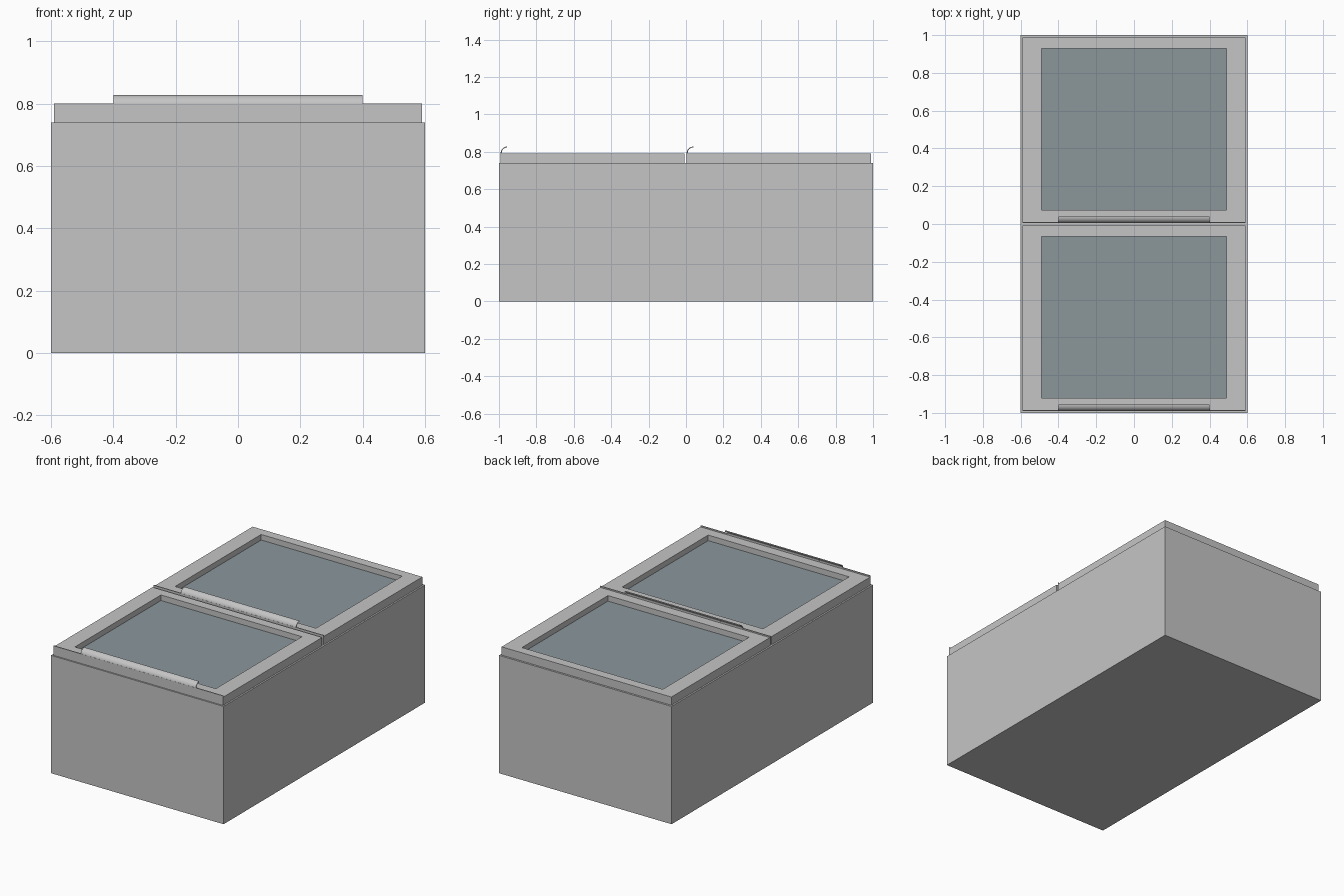
import bpy
import bmesh
import math

if "Cube" in bpy.data.objects:
    bpy.data.objects.remove(bpy.data.objects["Cube"])


def material(name, rgb):
    m = bpy.data.materials.new(name)
    m.diffuse_color = (*rgb, 1)
    m.use_nodes = True
    m.node_tree.nodes["Principled BSDF"].inputs["Base Color"].default_value = m.diffuse_color
    return m


METAL = material("grey metal", (0.56, 0.56, 0.56))
GLASS = material("tinted glass", (0.26, 0.31, 0.33))


def finish(bm, name, mat):
    bmesh.ops.recalc_face_normals(bm, faces=bm.faces)
    me = bpy.data.meshes.new(name)
    bm.to_mesh(me)
    bm.free()
    me.materials.append(mat)
    ob = bpy.data.objects.new(name, me)
    bpy.context.collection.objects.link(ob)
    return ob


def box(name, mat, x, y, z):
    bm = bmesh.new()
    bmesh.ops.create_cube(bm, size=1)
    for v in bm.verts:
        v.co = [r[0] if c < 0 else r[1] for c, r in zip(v.co, (x, y, z))]
    return finish(bm, name, mat)


def frame(name, mat, outer, inner, z):
    """Rectangular ring; outer and inner are (half width, y0, y1)."""
    bm = bmesh.new()
    loops = []
    for w, y0, y1 in (outer, inner):
        for h in z:
            loops.append([bm.verts.new((x, y, h)) for x, y in
                          ((-w, y0), (w, y0), (w, y1), (-w, y1))])
    ob, ot, ib, it = loops
    for a, b in ((ob, ot), (ot, it), (it, ib), (ib, ob)):
        for i in range(4):
            j = (i + 1) % 4
            bm.faces.new((a[i], a[j], b[j], b[i]))
    return finish(bm, name, mat)


def curved_handle(name, mat, half_width, y, z, radius, thick, steps=10):
    """Quarter-round sheet curling up and back from the lid's front edge."""
    arc = [math.pi - i * math.pi / 2 / steps for i in range(steps + 1)]
    cy = y + radius
    prof = [(cy + r * math.cos(a), z + r * math.sin(a))
            for r, angles in ((radius, arc), (radius - thick, arc[::-1]))
            for a in angles]
    bm = bmesh.new()
    left, right = [[bm.verts.new((x, *p)) for p in prof]
                   for x in (-half_width, half_width)]
    n = len(prof)
    bm.faces.new(left)
    bm.faces.new(right)
    for i in range(n):
        j = (i + 1) % n
        bm.faces.new((left[i], left[j], right[j], right[i]))
    ob = finish(bm, name, mat)
    bpy.ops.object.select_all(action='DESELECT')
    bpy.context.view_layer.objects.active = ob
    ob.select_set(True)
    bpy.ops.object.shade_smooth_by_angle(angle=math.radians(40))
    return ob


# Cabinet body
BODY_TOP = 0.74
box("cabinet_body", METAL, (-0.6, 0.6), (-1, 1), (0, BODY_TOP))

# Two matching lids, each with frame, recessed pane, front lip and handle
for side, y in (("front", -0.99), ("rear", 0.005)):
    back = y + 0.983
    frame(side + "_lid_frame", METAL, (0.59, y, back),
          (0.49, y + 0.07, y + 0.925), (BODY_TOP, 0.792))
    box(side + "_glass_pane", GLASS, (-0.495, 0.495),
        (y + 0.065, y + 0.93), (BODY_TOP + 0.002, 0.757))
    box(side + "_lid_lip", METAL, (-0.59, 0.59),
        (y - 0.001, y + 0.005), (BODY_TOP, 0.8))
    curved_handle(side + "_handle", METAL, 0.4, y - 0.001, 0.793, 0.035, 0.005)
